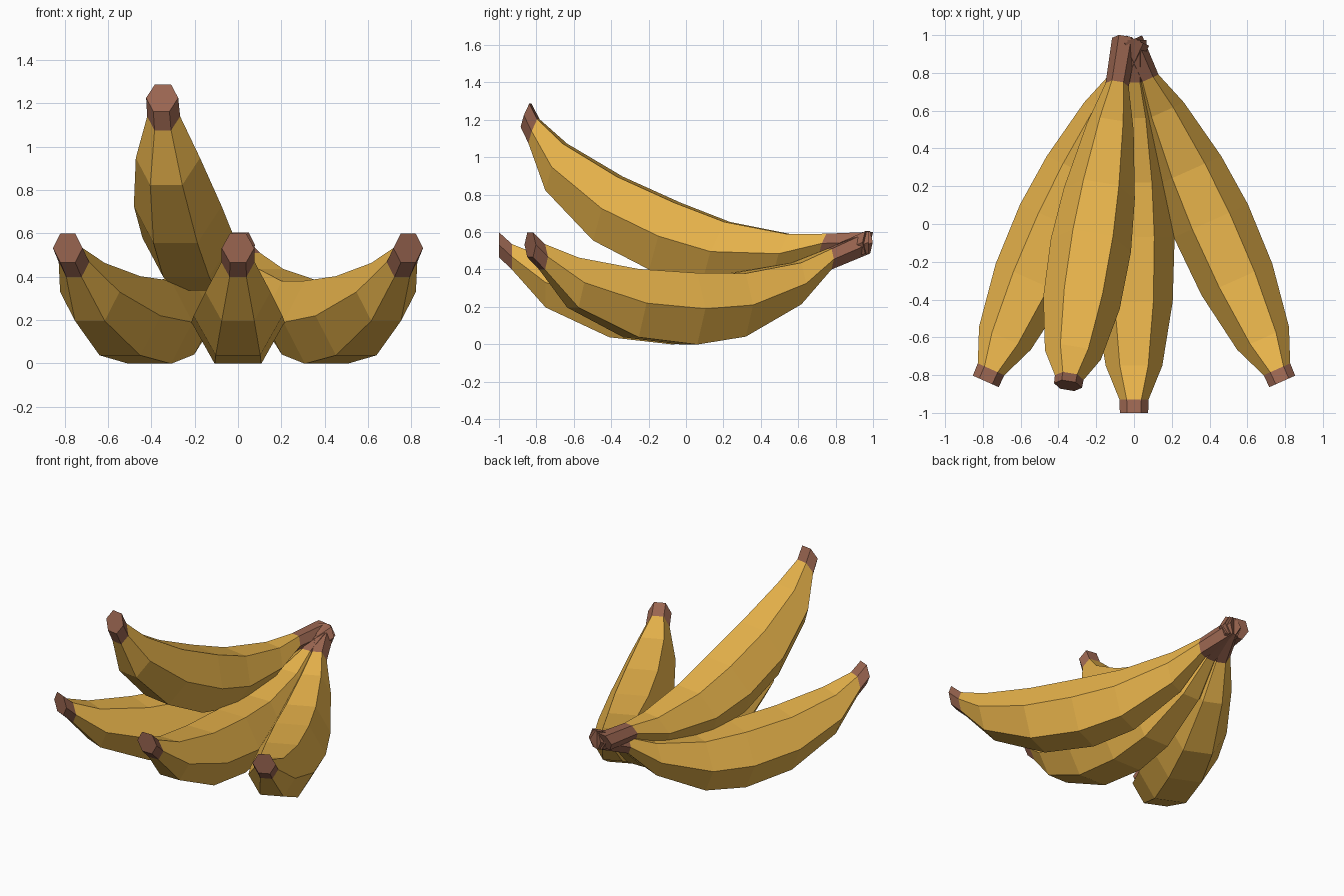
import bpy, bmesh, math
from mathutils import Matrix, Vector

if "Cube" in bpy.data.objects:
    bpy.data.objects.remove(bpy.data.objects["Cube"])

# Shared colours
def material(name, rgb):
    m = bpy.data.materials.new(name)
    m.diffuse_color = (*rgb, 1)
    m.use_nodes = True
    m.node_tree.nodes["Principled BSDF"].inputs["Base Color"].default_value = m.diffuse_color
    return m

peel = material("peel_yellow", (0.80, 0.45, 0.07))
brown = material("stem_brown", (0.32, 0.13, 0.08))

# Banana sections from tip to stem: (y, centre z, hexagon radius)
RINGS = [(-1.0, .532, .075), (-.93, .467, .077), (-.75, .33, .15),
         (-.41, .22, .205), (-.07, .19, .215), (.22, .21, .19),
         (.56, .325, .125), (.75, .455, .062), (.975, .545, .067)]
SIDES = 6

def banana_mesh():
    bm = bmesh.new()
    loops = [[bm.verts.new((r * math.cos(math.tau * i / SIDES), y,
                            z + r * .89 / .866 * math.sin(math.tau * i / SIDES)))
              for i in range(SIDES)] for y, z, r in RINGS]
    last = len(loops) - 2
    for k in range(last + 1):
        for i in range(SIDES):
            j = (i + 1) % SIDES
            f = bm.faces.new((loops[k][i], loops[k][j], loops[k + 1][j], loops[k + 1][i]))
            f.material_index = 1 if k in (0, last) else 0
    for loop in (loops[0], loops[-1]):
        bm.faces.new(loop).material_index = 1
    bmesh.ops.recalc_face_normals(bm, faces=bm.faces)
    me = bpy.data.meshes.new("banana")
    bm.to_mesh(me)
    bm.free()
    me.materials.append(peel)
    me.materials.append(brown)
    return me

mesh = banana_mesh()

# Swing a copy of the banana about a pivot near the stem
def add_banana(name, yaw=0, pitch=0, pivot=(0, .93, .545), shift=(0, 0, 0)):
    ob = bpy.data.objects.new(name, mesh)
    bpy.context.collection.objects.link(ob)
    p = Vector(pivot)
    ob.matrix_world = (Matrix.Translation(p + Vector(shift))
                       @ Matrix.Rotation(math.radians(yaw), 4, 'Z')
                       @ Matrix.Rotation(math.radians(-pitch), 4, 'X')
                       @ Matrix.Translation(-p))

add_banana("banana_middle")
add_banana("banana_right", yaw=24)
add_banana("banana_left", yaw=-24)
add_banana("banana_top", yaw=-9.3, pitch=20.5, pivot=(0, .975, .545), shift=(-.05, 0, 0))
